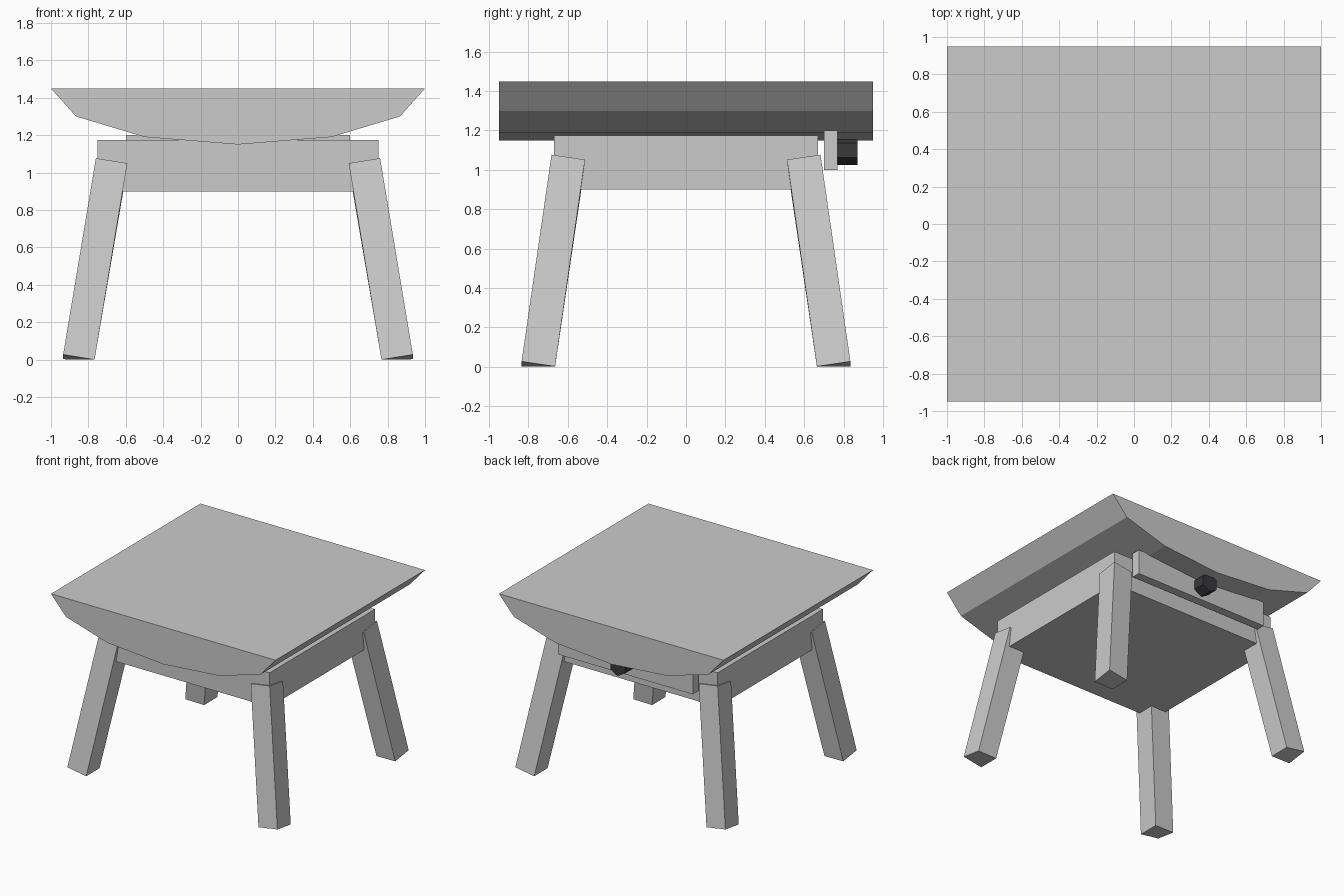
import bpy, bmesh
from math import sin, cos, pi

if "Cube" in bpy.data.objects:
    bpy.data.objects.remove(bpy.data.objects["Cube"])


def finish(name, bm):
    bmesh.ops.recalc_face_normals(bm, faces=bm.faces[:])
    mesh = bpy.data.meshes.new(name)
    bm.to_mesh(mesh)
    bm.free()
    obj = bpy.data.objects.new(name, mesh)
    bpy.context.collection.objects.link(obj)
    return obj


def prism(name, profile, y0, y1):
    """Extrude an XZ profile along y."""
    bm = bmesh.new()
    face = bm.faces.new([bm.verts.new((x, y0, z)) for x, z in profile])
    ext = bmesh.ops.extrude_face_region(bm, geom=[face])
    verts = [g for g in ext["geom"] if isinstance(g, bmesh.types.BMVert)]
    bmesh.ops.translate(bm, verts=verts, vec=(0, y1 - y0, 0))
    return finish(name, bm)


def box(name, hx, y0, y1, z0, z1):
    return prism(name, [(-hx, z0), (hx, z0), (hx, z1), (-hx, z1)], y0, y1)


def leg(name, sx, sy):
    """Splayed square leg, its foot trimmed at the floor."""
    bm = bmesh.new()
    bmesh.ops.create_cube(bm, size=1)
    for v in bm.verts:
        a, b, t = v.co.x + 0.5, v.co.y + 0.5, v.co.z + 0.5
        x = 0.935 - 0.168 * (1 - a) - 0.175 * t
        y = 0.835 - 0.170 * (1 - b) - 0.152 * t
        z = 0.027 - 0.027 * (1 - a) - 0.025 * (1 - b) + 1.05 * t
        v.co = (sx * x, sy * y, max(z, 0))
    return finish(name, bm)


# Half-round slab top
prism("table_top", [(cos(pi + i * pi / 6), 1.45 + 0.3 * sin(pi + i * pi / 6))
                    for i in range(7)], -0.95, 0.95)

# Body under the top and the drawer front at the back
box("body", 0.75, -0.67, 0.67, 0.90, 1.175)
box("drawer_front", 0.60, 0.70, 0.77, 1.00, 1.20)

# Six-sided dark knob
knob = prism("drawer_knob", [(0.075 * sin(i * pi / 3), 1.10 + 0.075 * cos(i * pi / 3))
                             for i in range(6)], 0.77, 0.87)
dark = bpy.data.materials.new("dark_metal")
dark.diffuse_color = (0.04, 0.04, 0.045, 1)
dark.use_nodes = True
dark.node_tree.nodes["Principled BSDF"].inputs["Base Color"].default_value = dark.diffuse_color
knob.data.materials.append(dark)

# Four legs
for sy, end in ((-1, "front"), (1, "back")):
    for sx, side in ((-1, "left"), (1, "right")):
        leg(f"{end}_{side}_leg", sx, sy)
